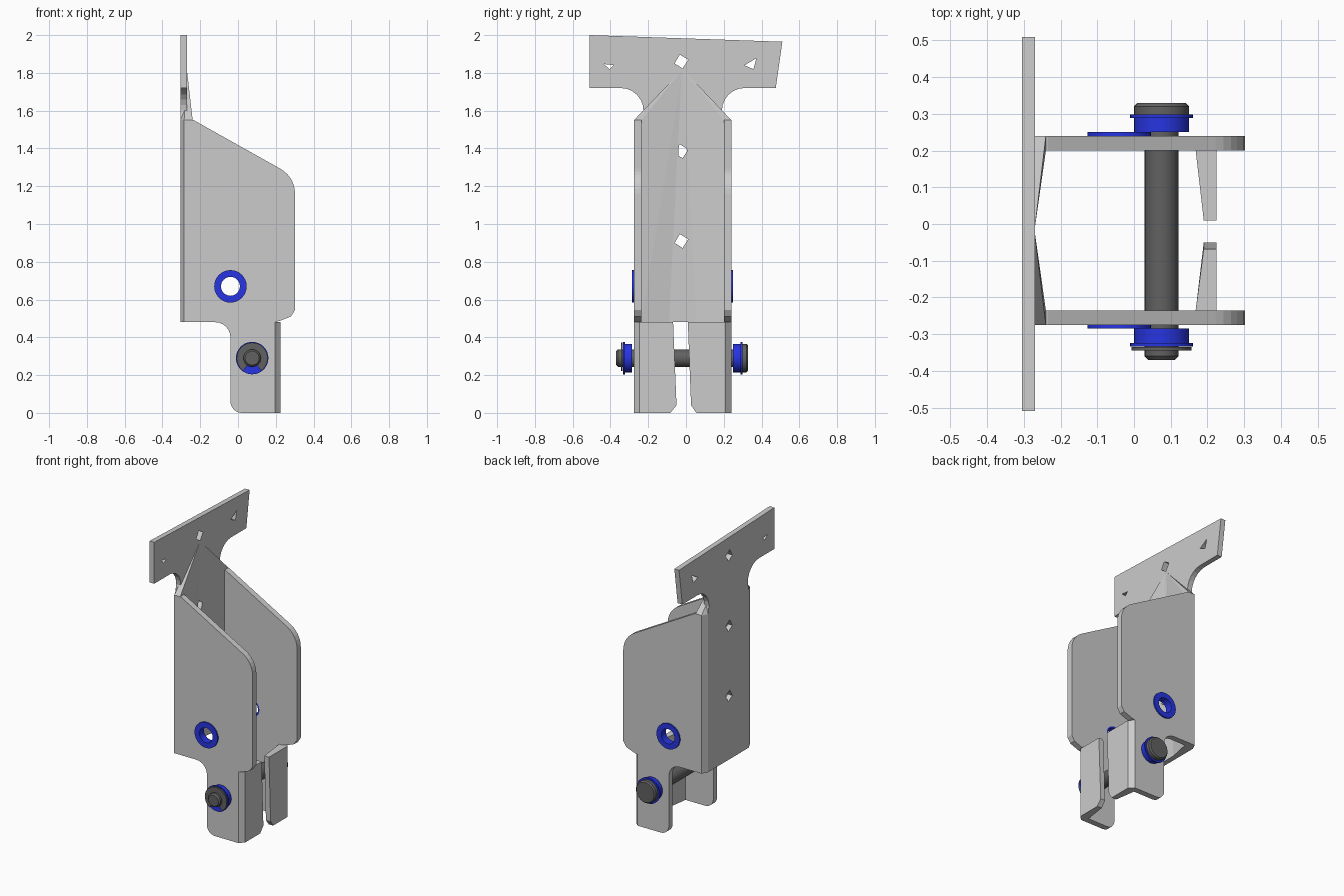
import bpy, bmesh
from math import sin, cos, pi, radians
from mathutils import Matrix, Vector

if "Cube" in bpy.data.objects:
    bpy.data.objects.remove(bpy.data.objects["Cube"])

MID_Y = -0.0175          # mirror plane between the two side plates
PIN_X, PIN_Z = 0.075, 0.29

blue = bpy.data.materials.new("blue_bushing")
blue.diffuse_color = (0.02, 0.035, 0.75, 1)
blue.use_nodes = True
blue.node_tree.nodes["Principled BSDF"].inputs["Base Color"].default_value = blue.diffuse_color
dark = bpy.data.materials.new("dark_steel")
dark.diffuse_color = (0.12, 0.12, 0.12, 1)
dark.use_nodes = True
dark.node_tree.nodes["Principled BSDF"].inputs["Base Color"].default_value = dark.diffuse_color


def add(name, bm, mat=None, smooth=False):
    bmesh.ops.remove_doubles(bm, verts=bm.verts, dist=1e-5)
    bmesh.ops.recalc_face_normals(bm, faces=bm.faces)
    for f in bm.faces:
        f.smooth = smooth
    for e in bm.edges:
        e.smooth = smooth and e.calc_face_angle(3) < radians(30)
    me = bpy.data.meshes.new(name)
    bm.to_mesh(me)
    bm.free()
    if mat:
        me.materials.append(mat)
    ob = bpy.data.objects.new(name, me)
    bpy.context.collection.objects.link(ob)
    return ob


def arc(cx, cy, r, a0, a1, n=6):
    steps = [radians(a0 + (a1 - a0) * i / n) for i in range(n + 1)]
    return [(cx + r * cos(a), cy + r * sin(a)) for a in steps]


def plate(name, loops, depth, matrix, mat=None):
    """Flat plate from an outline plus hole loops, extruded about its middle."""
    cu = bpy.data.curves.new(name, 'CURVE')
    cu.dimensions, cu.fill_mode, cu.extrude = '2D', 'BOTH', depth / 2
    for loop in loops:
        sp = cu.splines.new('POLY')
        sp.points.add(len(loop) - 1)
        for p, (a, b) in zip(sp.points, loop):
            p.co = (a, b, 0, 1)
        sp.use_cyclic_u = True
    tmp = bpy.data.objects.new(name, cu)
    bpy.context.collection.objects.link(tmp)
    dg = bpy.context.evaluated_depsgraph_get()
    me = bpy.data.meshes.new_from_object(tmp.evaluated_get(dg))
    bm = bmesh.new()
    bm.from_mesh(me)
    bm.transform(matrix)
    bpy.data.objects.remove(tmp)
    bpy.data.curves.remove(cu)
    bpy.data.meshes.remove(me)
    return add(name, bm, mat)


def hull(name, pts):
    bm = bmesh.new()
    for p in pts:
        bm.verts.new(p)
    res = bmesh.ops.convex_hull(bm, input=bm.verts)
    loose = [v for v in bm.verts if not v.link_faces]
    bmesh.ops.delete(bm, geom=loose, context='VERTS')
    return add(name, bm)


def lathe(name, x, z, profile, mat, n=32):
    """Turn (radius, y) points around an axis along y."""
    bm = bmesh.new()
    rings = [[bm.verts.new((x + r * cos(2 * pi * i / n), y, z + r * sin(2 * pi * i / n)))
              for i in range(n)] for r, y in profile]
    pairs = list(zip(rings, rings[1:]))
    if profile[0][0] > 0:
        pairs.append((rings[-1], rings[0]))
    for a, b in pairs:
        for i in range(n):
            j = (i + 1) % n
            bm.faces.new((a[i], a[j], b[j], b[i]))
    return add(name, bm, mat, True)


def xz(y):   # sketch (x, z) standing at depth y
    return Matrix.Translation((0, y, 0)) @ Matrix.Rotation(pi / 2, 4, 'X')


def flip(y, s):
    return y if s > 0 else 2 * MID_Y - y


# side plates with a hole for the upper bushing
side = ([(-0.285, 0.48)] + arc(-0.12, 0.40, 0.08, 90, 0) + arc(0.02, 0.06, 0.06, 180, 270)
        + [(0.19, 0), (0.19, 0.48), (0.22, 0.487), (0.28, 0.51), (0.302, 0.545)]
        + arc(0.15, 1.16, 0.152, 0, 62) + [(-0.235, 1.55), (-0.285, 1.55)])
bore = arc(-0.04, 0.67, 0.06, 0, 345, 23)
for s, tag in ((1, "back"), (-1, "front")):
    plate("side_plate_" + tag, [side, bore], 0.04, xz(flip(0.22, s)))

# spine plate with T-shaped head and holes
spine = ([(-0.51, 2.0), (0.51, 1.965), (0.475, 1.72)] + arc(0.31, 1.6, 0.12, 90, 180)
         + [(0.20, 1.55), (0.20, 0.48), (-0.235, 0.48), (-0.235, 1.55)]
         + arc(-0.345, 1.6, 0.12, 0, 90) + [(-0.51, 1.72)])
diamond = [(-0.01, 0.037), (0.035, 0.01), (0.005, -0.037), (-0.037, -0.01)]
holes = [[(-0.023 + a, z + b) for a, b in diamond] for z in (1.86, 1.385, 0.91)]
holes += [[(-0.436, 1.847), (-0.384, 1.841), (-0.405, 1.82)],
          [(0.31, 1.84), (0.373, 1.878), (0.357, 1.82)]]
yz = Matrix(((0, 0, 1, -0.2875), (1, 0, 0, 0), (0, 1, 0, 0), (0, 0, 0, 1)))
plate("spine_plate", [spine] + holes, 0.035, yz)

for s, tag in ((1, "back"), (-1, "front")):
    # bent corner joining spine and side plate, fading upward to a point
    section = [(-0.305, 0.20), (-0.285, 0.24), (-0.24, 0.24), (-0.24, 0.20), (-0.271, 0.05)]
    pts = [(x, flip(y, s), z) for x, y in section for z in (0.48, 1.55)]
    hull("spine_bend_" + tag, pts + [(-0.271, -0.0175, 1.82)])

    # lower front lip, folded inward, with clipped bottom corner
    edge = [(0.01, 0.48), (0.027, 0.04), (0.055, 0)] if s > 0 else \
           [(-0.068, 0.48), (-0.05, 0.04), (-0.083, 0)]
    pts = [(x, y, z) for y, z in edge for x in (0.19, 0.225)]
    pts += [(x, flip(y, s), z) for z in (0, 0.48)
            for x, y in ((0.168, 0.20), (0.168, 0.24), (0.195, 0.24), (0.225, 0.21))]
    hull("front_lip_" + tag, pts)

    # upper bushing lining the hole
    y0, y1, y2 = (flip(y, s) for y in (0.20, 0.24, 0.25))
    lathe("upper_bushing_" + tag, -0.04, 0.67,
          [(0.05, y0), (0.06, y0), (0.06, y1), (0.086, y1), (0.086, y2), (0.05, y2)], blue)

    # flanged bushing on the pin
    y0, y1, y2 = (flip(y, s) for y in (0.25, 0.289, 0.298))
    lathe("pin_bushing_" + tag, PIN_X, PIN_Z,
          [(0.04, y0), (0.075, y0), (0.075, y1), (0.086, y1), (0.086, y2), (0.04, y2)], blue)

# pin with round head
lathe("hinge_pin", PIN_X, PIN_Z,
      [(0, -0.37), (0.037, -0.37), (0.046, -0.36), (0.046, 0.297), (0.075, 0.297),
       (0.075, 0.32), (0.067, 0.329), (0, 0.329)], dark)

# retaining clip, open at the bottom
clip = arc(PIN_X, PIN_Z, 0.082, -55, 235, 28) + arc(PIN_X, PIN_Z, 0.04, 235, -55, 28)
plate("retaining_clip", [clip], 0.01, xz(-0.34), dark)
